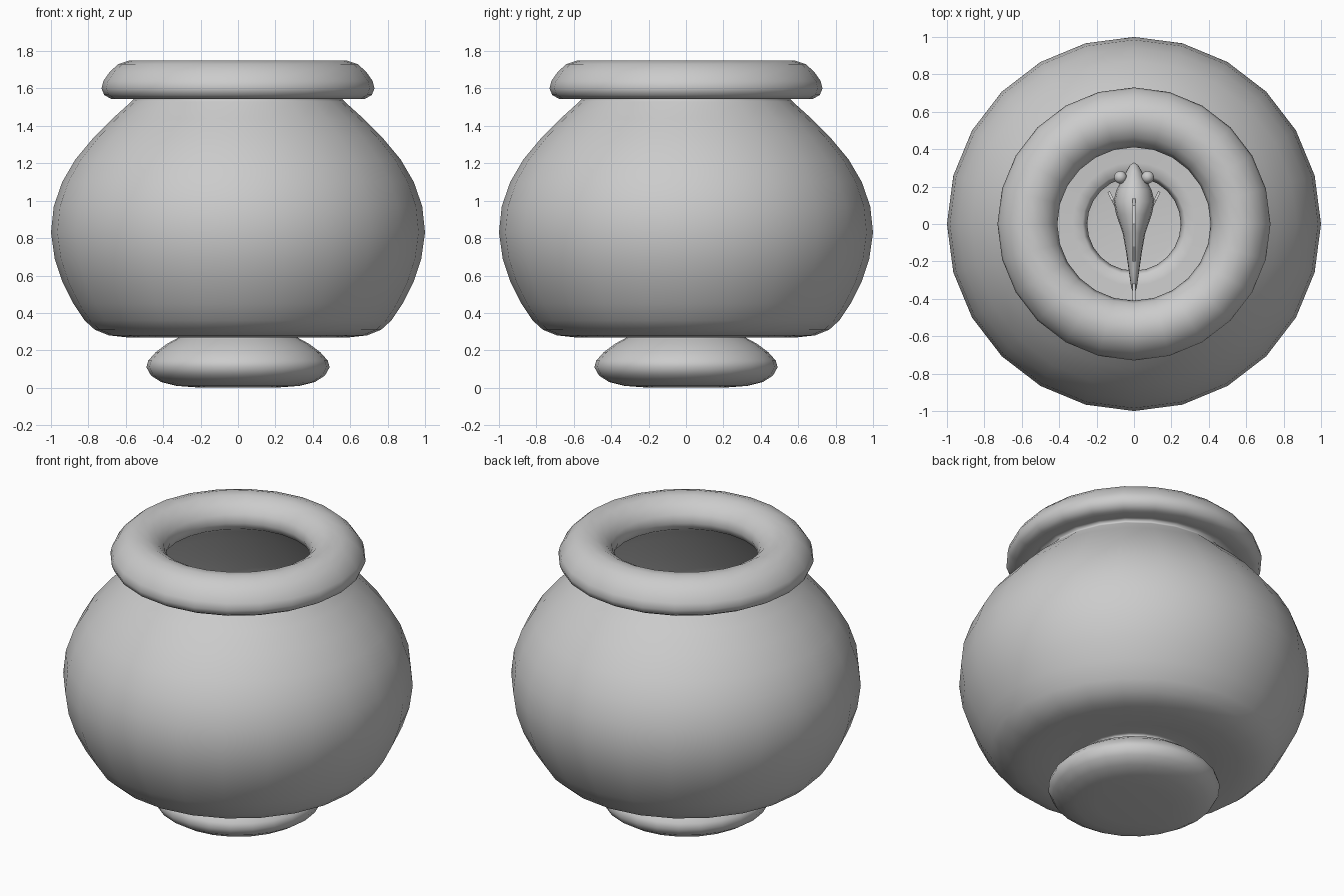
import bpy, bmesh, math

SIDES = 24
FISH_Z = 0.85


def make_object(name, bm):
    bmesh.ops.recalc_face_normals(bm, faces=bm.faces)
    mesh = bpy.data.meshes.new(name)
    bm.to_mesh(mesh)
    bm.free()
    for p in mesh.polygons:
        p.use_smooth = True
    obj = bpy.data.objects.new(name, mesh)
    bpy.context.collection.objects.link(obj)
    return obj


def loft(name, rings):
    """Skin a list of vertex rings; a ring of one point closes the end."""
    bm = bmesh.new()
    rows = [[bm.verts.new(p) for p in ring] for ring in rings]
    for a, b in zip(rows, rows[1:]):
        n = max(len(a), len(b))
        for i in range(n):
            j = (i + 1) % n
            if len(a) == 1:
                bm.faces.new((a[0], b[i], b[j]))
            elif len(b) == 1:
                bm.faces.new((a[i], a[j], b[0]))
            else:
                bm.faces.new((a[i], a[j], b[j], b[i]))
    return make_object(name, bm)


def circle(r, z):
    if r == 0:
        return [(0, 0, z)]
    return [(r * math.cos(t), r * math.sin(t), z)
            for t in (2 * math.pi * i / SIDES for i in range(SIDES))]


def fin(name, points, loc=(0, 0, 0), rot=(0, 0, 0), thick=0.014):
    """Thin fin outlined in the y-z plane."""
    bm = bmesh.new()
    bm.faces.new([bm.verts.new((0, y, z)) for y, z in points])
    obj = make_object(name, bm)
    obj.location, obj.rotation_euler = loc, rot
    mod = obj.modifiers.new("thickness", 'SOLIDIFY')
    mod.thickness, mod.offset = thick, 0
    for p in obj.data.polygons:
        p.use_smooth = False
    return obj


# Bowl: foot, belly, rolled rim, then the inside wall and floor
outer = [(0, 0.0), (0.22, 0.002), (0.33, 0.01), (0.41, 0.03), (0.465, 0.065),
         (0.49, 0.11), (0.48, 0.145), (0.44, 0.19), (0.38, 0.235), (0.33, 0.262),
         (0.295, 0.28), (0.33, 0.288), (0.45, 0.275), (0.60, 0.27), (0.69, 0.28), (0.765, 0.31),
         (0.82, 0.36), (0.88, 0.45), (0.94, 0.57), (0.98, 0.69), (1.0, 0.83),
         (0.985, 0.97), (0.94, 1.10), (0.87, 1.22), (0.77, 1.34), (0.67, 1.44),
         (0.57, 1.53), (0.55, 1.555), (0.60, 1.55), (0.68, 1.545), (0.715, 1.565),
         (0.73, 1.60), (0.72, 1.64), (0.685, 1.69), (0.64, 1.73), (0.58, 1.75),
         (0.52, 1.745), (0.465, 1.715), (0.425, 1.67), (0.41, 1.62)]
inner = [(0.43, 1.575), (0.54, 1.51), (0.64, 1.42), (0.74, 1.32), (0.84, 1.20),
         (0.91, 1.09), (0.955, 0.96), (0.97, 0.83), (0.95, 0.69), (0.91, 0.57),
         (0.85, 0.46), (0.79, 0.37), (0.69, 0.32), (0.60, 0.305), (0.33, 0.32),
         (0.275, 0.31), (0.25, 0.28), (0.28, 0.25), (0.43, 0.15), (0.45, 0.11),
         (0.40, 0.055), (0.22, 0.03), (0, 0.03)]
loft("bowl", [circle(r, z) for r, z in outer + inner])

# Fish body: (y, half width, half height) stations
stations = [(0.33, 0, 0), (0.315, 0.022, 0.03), (0.28, 0.042, 0.065),
            (0.23, 0.07, 0.10), (0.18, 0.095, 0.13), (0.12, 0.11, 0.15),
            (0.05, 0.095, 0.15), (-0.05, 0.06, 0.125), (-0.15, 0.042, 0.09),
            (-0.25, 0.028, 0.06), (-0.34, 0.015, 0.04), (-0.38, 0, 0)]
rings = []
for y, w, h in stations:
    if w == 0:
        rings.append([(0, y, FISH_Z)])
    else:
        rings.append([(w * math.cos(t), y, FISH_Z + h * math.sin(t))
                      for t in (2 * math.pi * i / 16 for i in range(16))])
loft("fish_body", rings)

# Fins on the centre line
fin("fish_tail", [(-0.30, 0.03), (-0.40, 0.10), (-0.53, 0.17), (-0.48, 0.0),
                  (-0.53, -0.17), (-0.40, -0.10), (-0.30, -0.03)], (0, 0, FISH_Z))
fin("fish_back_fin", [(0.15, 0.12), (0.10, 0.20), (0.0, 0.24), (-0.12, 0.20),
                      (-0.20, 0.13), (-0.15, 0.07), (0.0, 0.12)], (0, 0, FISH_Z))
fin("fish_belly_fin", [(-0.02, -0.11), (-0.10, -0.19), (-0.18, -0.17),
                       (-0.17, -0.06)], (0, 0, FISH_Z))

# Paired side fins and eyes
for side, label in ((-1, "left"), (1, "right")):
    fin("fish_side_fin_" + label,
        [(0.07, 0.03), (0.02, 0.05), (-0.11, 0.01), (-0.09, -0.07), (0.04, -0.03)],
        (side * 0.105, 0.11, FISH_Z - 0.02), (0, 0, side * -0.45))
    bm = bmesh.new()
    bmesh.ops.create_uvsphere(bm, u_segments=16, v_segments=10, radius=0.034)
    eye = make_object("fish_eye_" + label, bm)
    eye.location = (side * 0.073, 0.25, FISH_Z + 0.05)
